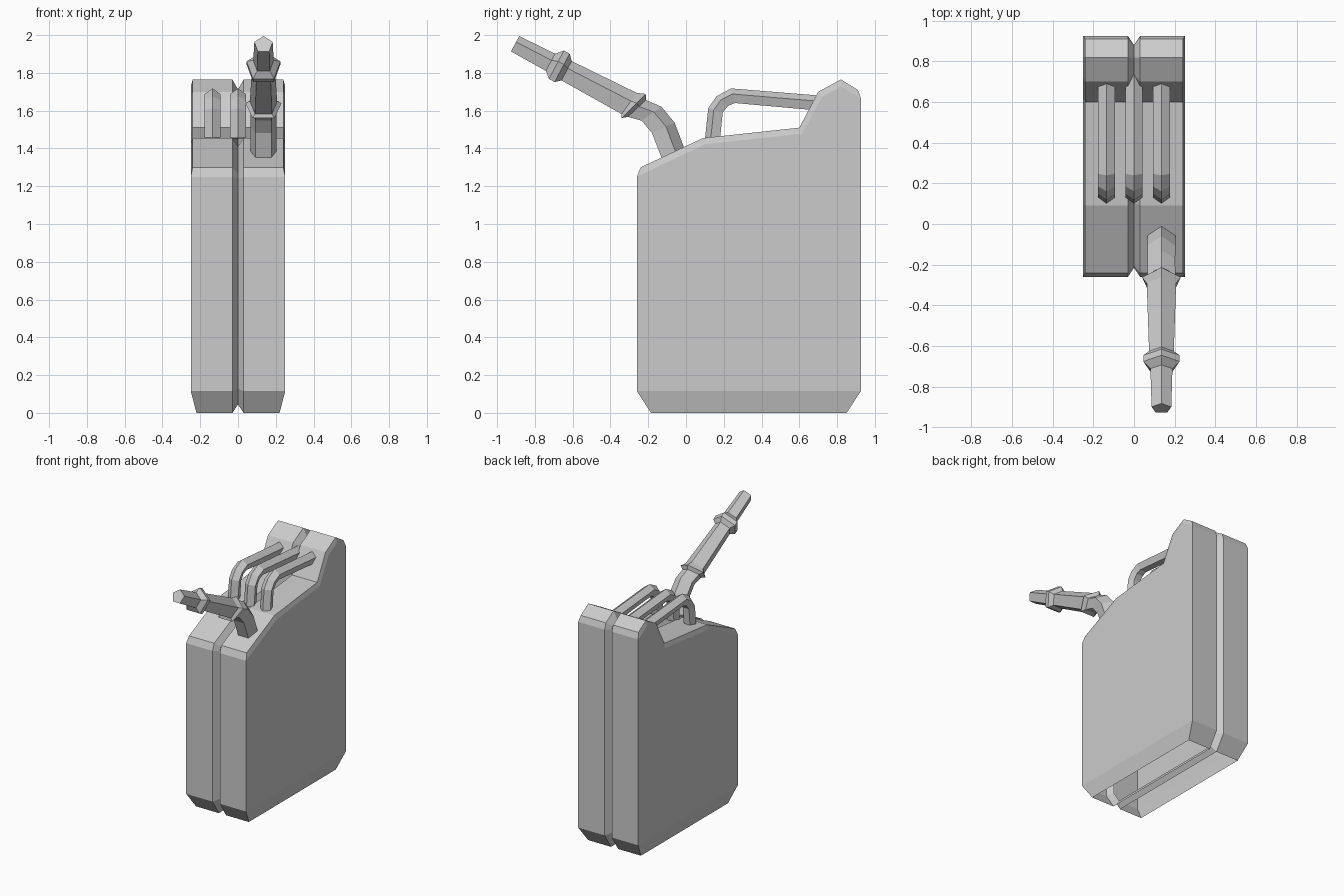
import bpy, bmesh, math
from mathutils import Vector

if "Cube" in bpy.data.objects:
    bpy.data.objects.remove(bpy.data.objects["Cube"])


def make_object(name, bm):
    bmesh.ops.recalc_face_normals(bm, faces=bm.faces)
    mesh = bpy.data.meshes.new(name)
    bm.to_mesh(mesh)
    bm.free()
    ob = bpy.data.objects.new(name, mesh)
    bpy.context.collection.objects.link(ob)
    return ob


# Can outline in (y, z): up the front, over the top, down the back
outline = [(-.185, 0), (-.26, .115), (-.26, 1.25), (-.24, 1.30), (.09, 1.455), (.60, 1.51),
           (.70, 1.70), (.82, 1.765), (.91, 1.71), (.926, 1.665), (.926, .115), (.85, 0)]
# Half-width of the outline at each point
rim_x = [.22, .25, .25, .24, .24, .24, .24, .24, .24, .25, .25, .22]
# Flat side panel, lower along the top; merged points close the bevel corners
panel = list(outline)
panel[0], panel[3], panel[8], panel[11] = outline[1], outline[2], outline[9], outline[10]
panel[4:8] = [(.10, 1.422), (.615, 1.478), (.72, 1.672), (.82, 1.728)]


def inset(points, d):
    out, n = [], len(points)
    for i in range(n):
        p, a, b = (Vector(points[k]) for k in (i, i - 1, (i + 1) % n))
        u, v = (p - a).normalized(), (b - p).normalized()
        n1, n2 = Vector((-u.y, u.x)), Vector((-v.y, v.x))
        out.append(p - (n1 + n2) * d / (1 + n1.dot(n2)))
    return out


def body():
    bm = bmesh.new()
    cache = {}

    def vert(co):
        key = tuple(round(c, 4) for c in co)
        if key not in cache:
            cache[key] = bm.verts.new(key)
        return cache[key]

    def face(points):
        vs = list(dict.fromkeys(vert(p) for p in points))
        if len(vs) > 2:
            bm.faces.new(vs)

    loops = [[(0, *p) for p in inset(outline, .045)],
             [(.03, *p) for p in outline],
             [(x, *p) for x, p in zip(rim_x, outline)],
             [(.25, *p) for p in panel]]
    n = len(outline)
    for k in range(3):
        for i in range(n):
            if k == 1 and i == n - 1:
                continue  # underside is open
            j = (i + 1) % n
            face([loops[k][i], loops[k][j], loops[k + 1][j], loops[k + 1][i]])
    face(loops[3])
    ob = make_object("can_body", bm)
    ob.modifiers.new("Mirror", 'MIRROR')


# Five-sided tube through rings of (y, z, radius, tangent angle), ridge on the outside
def tube(name, x, rings, lean):
    bm = bmesh.new()
    loops = []
    for y, z, r, deg in rings:
        a = math.radians(deg)
        out = Vector((0, math.sin(a), math.cos(a))) if lean < 0 else Vector((0, -math.sin(a), math.cos(a)))
        loops.append([bm.verts.new(Vector((x + r * math.sin(t), y, z)) + out * r * math.cos(t))
                      for t in (k * math.tau / 5 for k in range(5))])
    for a, b in zip(loops, loops[1:]):
        for i in range(5):
            j = (i + 1) % 5
            bm.faces.new((a[i], a[j], b[j], b[i]))
    bm.faces.new(loops[0])
    bm.faces.new(loops[-1])
    make_object(name, bm)


body()

# Three carrying handles
handle = [(.145, 1.455, .044, 88), (.16, 1.60, .044, 74), (.195, 1.648, .044, 50),
          (.25, 1.675, .044, 14), (.73, 1.634, .044, -5)]
for label, x in (("left", -.135), ("middle", 0), ("right", .135)):
    tube("handle_" + label, x, handle, 1)

# Bent pouring spout with two collars
spout = [(-.075, 1.372, .072, 70), (-.127, 1.507, .073, 66), (-.188, 1.58, .071, 55),
         (-.265, 1.607, .072, 47), (-.284, 1.618, .10, 45), (-.305, 1.632, .076, 35),
         (-.635, 1.806, .064, 28), (-.66, 1.819, .094, 28), (-.69, 1.835, .094, 28),
         (-.72, 1.851, .057, 28), (-.907, 1.95, .051, 28)]
tube("spout", .135, spout, -1)
